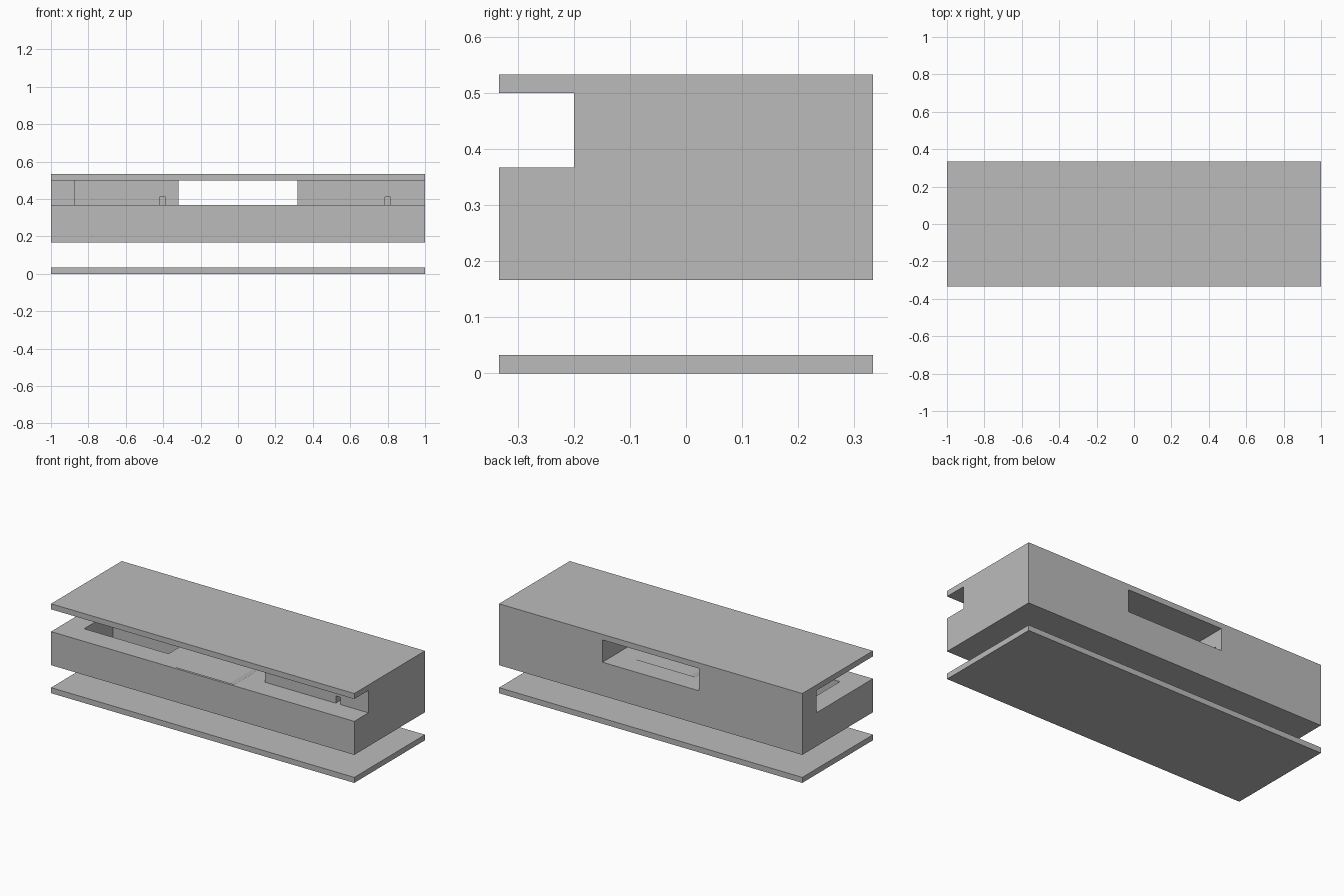
import bpy
import bmesh

cube = bpy.data.objects.get("Cube")
if cube:
    bpy.data.objects.remove(cube, do_unlink=True)

grey = bpy.data.materials.new("plain_grey")
grey.use_nodes = True
grey.diffuse_color = (0.5, 0.5, 0.5, 1)
grey.node_tree.nodes["Principled BSDF"].inputs["Base Color"].default_value = (0.5, 0.5, 0.5, 1)


def prism(name, lower, z0, z1, upper=None):
    """Plan outline extruded from z0 to z1, optionally with a different top outline."""
    bm = bmesh.new()
    low = [bm.verts.new((x, y, z0)) for x, y in lower]
    top = [bm.verts.new((x, y, z1)) for x, y in (upper or lower)]
    bm.faces.new(low[::-1])
    bm.faces.new(top)
    for i in range(len(low)):
        j = (i + 1) % len(low)
        bm.faces.new((low[i], low[j], top[j], top[i]))
    bmesh.ops.recalc_face_normals(bm, faces=bm.faces)
    mesh = bpy.data.meshes.new(name)
    bm.to_mesh(mesh)
    bm.free()
    mesh.materials.append(grey)
    obj = bpy.data.objects.new(name, mesh)
    bpy.context.collection.objects.link(obj)
    return obj


def rect(x0, x1, y0, y1):
    return [(x0, y0), (x1, y0), (x1, y1), (x0, y1)]


def cut(target, cutter):
    cutter.hide_render = True
    mod = target.modifiers.new("cut", "BOOLEAN")
    mod.operation = "DIFFERENCE"
    mod.solver = "EXACT"
    mod.object = cutter
    bpy.context.view_layer.objects.active = target
    bpy.ops.object.modifier_apply(modifier=mod.name)
    bpy.data.objects.remove(cutter, do_unlink=True)


FLOOR, CEILING = 0.367, 0.5
HALF_DEPTH = 0.333
GAP = 0.318

# Loose slab below the body
prism("base_slab", rect(-1, 1, -HALF_DEPTH, HALF_DEPTH), 0, 0.033)

# Main body with roof
body = prism("main_body", rect(-1, 1, -HALF_DEPTH, HALF_DEPTH), 0.167, 0.533)

# Open storey: front gallery, central passage and open left corner
plan = [(-1.1, -0.4), (1.1, -0.4), (1.1, -0.2), (GAP, -0.2), (GAP, 0.4),
        (-GAP, 0.4), (-GAP, 0.07), (-0.875, 0.07), (-0.875, 0.2), (-1.1, 0.2)]
cut(body, prism("storey_cutter", plan, FLOOR, CEILING))

# Deep floor pit in front of the inner wall
cut(body, prism("pit_cutter", rect(-0.875, -GAP, -0.2, 0.07), 0.2, 0.4))

# Shallow central tray with sloping ends
cut(body, prism("tray_cutter", rect(-0.12, 0.12, -0.318, 0.2), 0.327, FLOOR + 0.02,
                rect(-0.24, 0.24, -0.318, 0.2)))

# Small channels at the foot of the walls
elbow = [(-0.42, 0.05), (-0.388, 0.05), (-0.388, 0.255), (-0.3, 0.255),
         (-0.3, 0.287), (-0.42, 0.287)]
cut(body, prism("left_channel_cutter", elbow, FLOOR, 0.41))
cut(body, prism("right_channel_cutter", rect(0.785, 0.815, -0.22, -0.05), FLOOR, 0.41))
